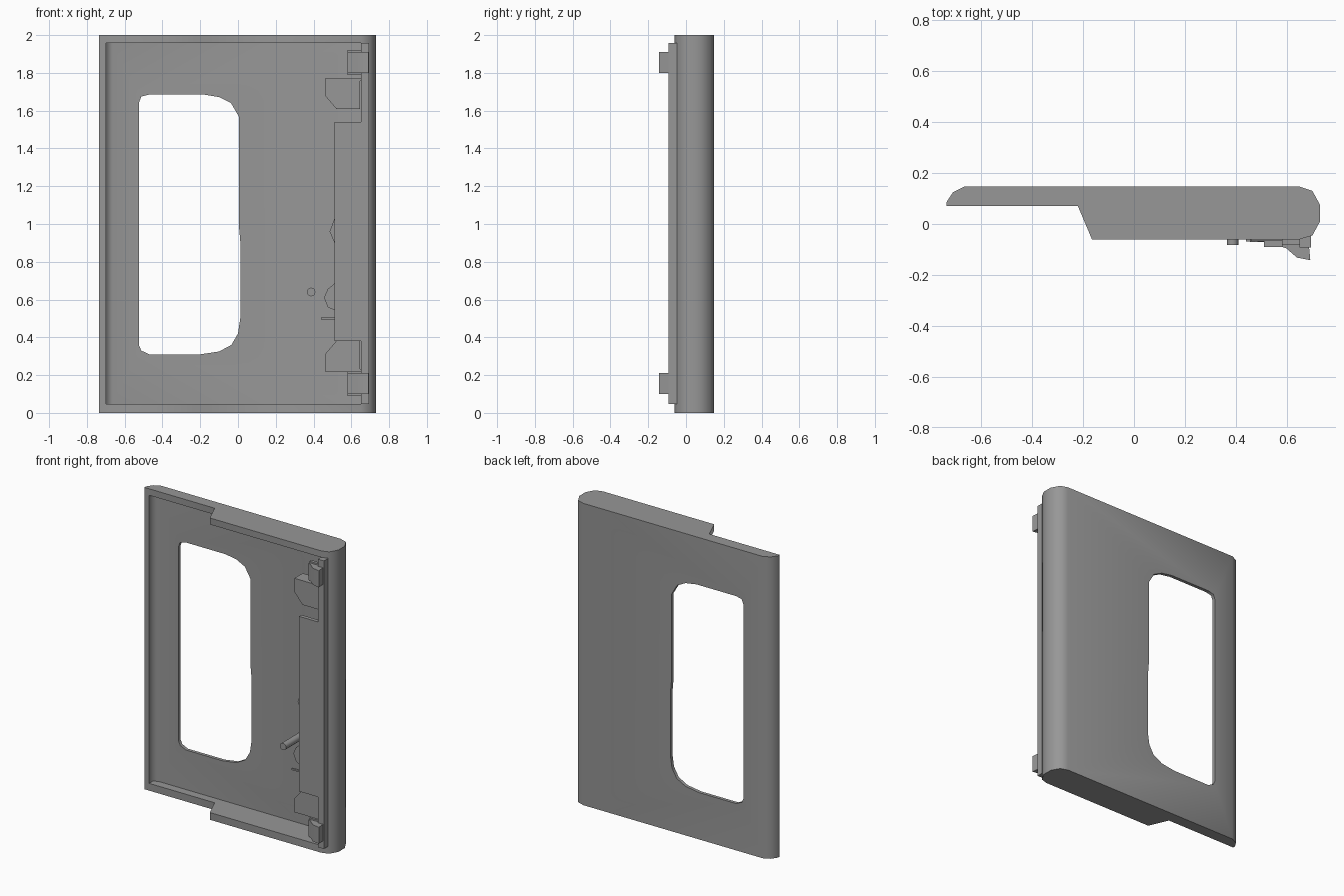
import bpy, bmesh, math
from mathutils import Vector

if "Cube" in bpy.data.objects:
    bpy.data.objects.remove(bpy.data.objects["Cube"])

# Dark grey plastic
plastic = bpy.data.materials.new("dark_grey_plastic")
plastic.diffuse_color = (.31, .31, .31, 1)
plastic.use_nodes = True
plastic.node_tree.nodes["Principled BSDF"].inputs["Base Color"].default_value = plastic.diffuse_color


def prism(name, pts, lo, hi, axis='Z'):
    """Extrude a closed outline: (x, y) along Z, or (x, z) along Y."""
    bm = bmesh.new()
    place = (lambda p, d: (p[0], p[1], d)) if axis == 'Z' else (lambda p, d: (p[0], d, p[1]))
    face = bm.faces.new([bm.verts.new(place(p, lo)) for p in pts])
    new = bmesh.ops.extrude_face_region(bm, geom=[face])['geom']
    move = Vector((0, 0, hi - lo)) if axis == 'Z' else Vector((0, hi - lo, 0))
    bmesh.ops.translate(bm, vec=move, verts=[v for v in new if isinstance(v, bmesh.types.BMVert)])
    bmesh.ops.recalc_face_normals(bm, faces=bm.faces)
    mesh = bpy.data.meshes.new(name)
    bm.to_mesh(mesh)
    bm.free()
    mesh.materials.append(plastic)
    ob = bpy.data.objects.new(name, mesh)
    bpy.context.collection.objects.link(ob)
    return ob


def box(name, x, y, z):
    return prism(name, [(x[0], y[0]), (x[1], y[0]), (x[1], y[1]), (x[0], y[1])], *z)


def cut(ob, cutters):
    for c in cutters:
        c.hide_render = True
        mod = ob.modifiers.new("cut", 'BOOLEAN')
        mod.operation, mod.solver, mod.object = 'DIFFERENCE', 'EXACT', c
    bpy.context.view_layer.update()
    mesh = bpy.data.meshes.new_from_object(ob.evaluated_get(bpy.context.evaluated_depsgraph_get()))
    ob.modifiers.clear()
    ob.data = mesh
    for c in cutters:
        bpy.data.objects.remove(c)


def smooth(ob, angle):
    bpy.ops.object.select_all(action='DESELECT')
    ob.select_set(True)
    bpy.context.view_layer.objects.active = ob
    bpy.ops.object.shade_smooth_by_angle(angle=math.radians(angle))


# Main shell: stepped outline with rounded sides, hollowed from the front
shell = prism("cover_shell", [
    (-.735, .07), (-.735, .087), (-.71, .125), (-.665, .147), (.65, .147), (.70, .13),
    (.73, .075), (.73, .01), (.70, -.045), (.65, -.06), (-.165, -.06), (-.22, .07)], 0, 2)
cavity = prism("cavity_cutter", [
    (-.70, -.3), (-.70, .112), (-.665, .125), (.64, .125), (.68, .11), (.70, .07),
    (.70, .01), (.675, -.03), (.65, -.035), (.65, -.3)], .048, 1.957)

# Window with larger rounded corners on the right
window = prism("window_cutter", [
    (-.525, .36), (-.512, .33), (-.47, .31), (-.20, .31), (-.10, .325), (-.035, .36),
    (0, .42), (.012, .50), (.012, .91), (.004, 1.0), (.004, 1.57), (-.037, 1.64),
    (-.10, 1.672), (-.18, 1.685), (-.47, 1.685), (-.512, 1.675), (-.525, 1.64)],
    -.4, .4, 'Y')
cut(shell, [cavity, window])
smooth(shell, 70)

# Raised strip along the right side and its wide middle flange
box("side_strip", (.65, .694), (-.092, -.03), (.048, 1.957))
box("middle_flange", (.51, .655), (-.09, -.065), (.38, 1.54))

# Hinge clips and chamfered brackets, repeated at top and bottom
for label, m in (("upper", lambda z: z), ("lower", lambda z: 2.01 - z)):
    def span(a, b):
        return sorted((m(a), m(b)))
    clip = prism(label + "_hinge_clip", [
        (.58, -.09), (.597, -.095), (.64, -.132), (.692, -.142), (.687, -.09), (.685, -.06),
        (.58, -.06)], *span(1.80, 1.91))
    smooth(clip, 70)
    box(label + "_clip_tab", (.58, .655), (-.08, -.06), span(1.79, 1.92))
    dz = 0 if label == "upper" else -.02
    prism(label + "_bracket", [(x, m(z) + dz) for x, z in (
        (.46, 1.77), (.645, 1.77), (.645, 1.61), (.52, 1.61), (.46, 1.68))],
        -.067, -.045, 'Y')
    z0, z1 = span(1.757, 1.77)
    box(label + "_bracket_rib", (.46, .66), (-.066, .02), (z0 + dz, z1 + dz))

# Locating pin
pin = prism("locating_pin", [
    (.387 + .023 * math.cos(i * math.tau / 12), .64 + .023 * math.sin(i * math.tau / 12))
    for i in range(12)], -.082, .13, 'Y')
smooth(pin, 42)

# Small catches showing behind the flange
prism("spring_catch", [(.515, .89), (.485, .96), (.515, 1.04)], -.068, -.06, 'Y')
prism("round_catch", [(.54, .53), (.475, .56), (.455, .61), (.475, .655), (.54, .71)],
      -.07, -.055, 'Y')
box("thin_lever", (.44, .54), (-.068, -.055), (.495, .505))
